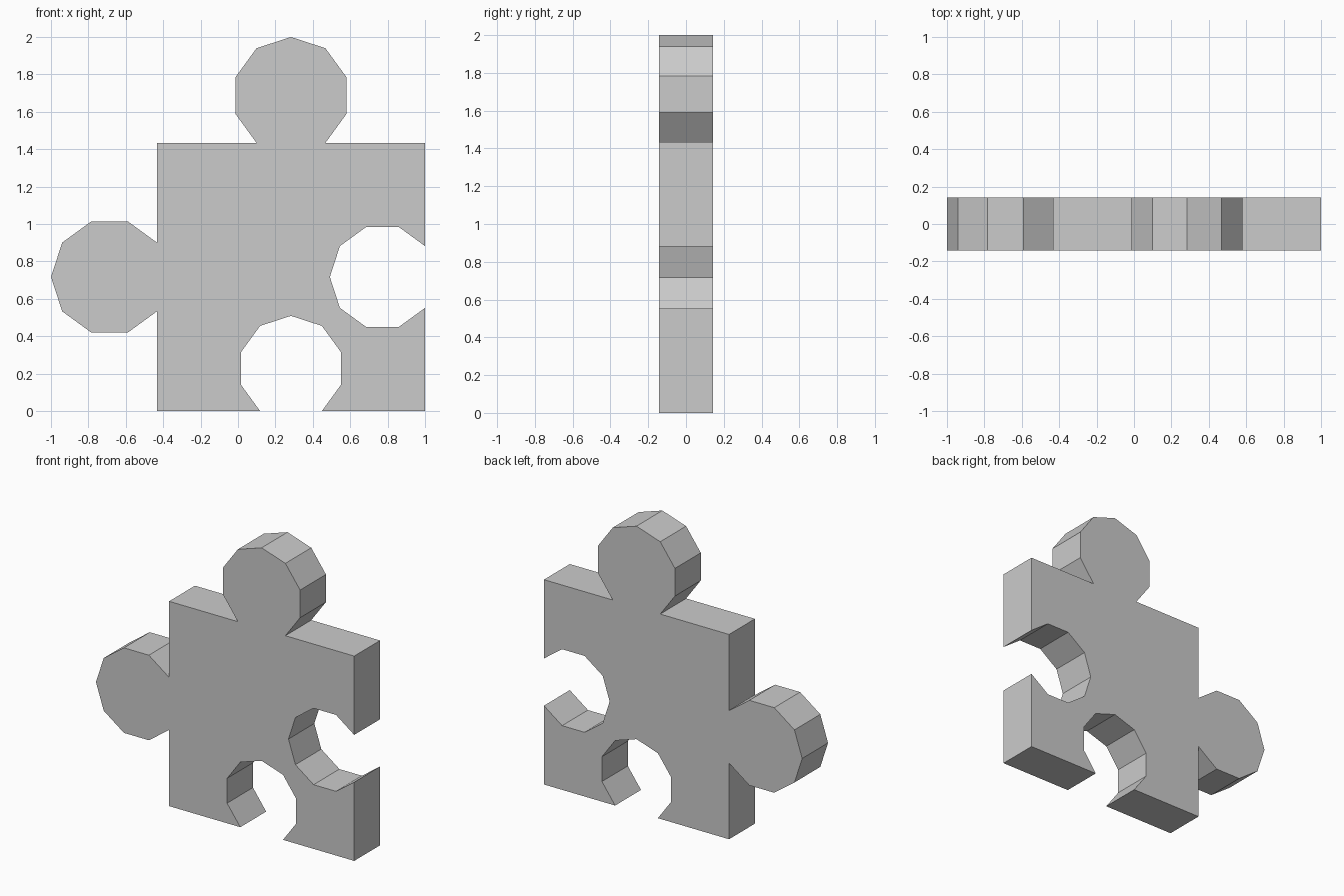
import bpy, bmesh
from math import cos, sin, radians
from mathutils import Vector

if "Cube" in bpy.data.objects:
    bpy.data.objects.remove(bpy.data.objects["Cube"])

SIDE = 1.4335           # edge length of the square body
HALF = SIDE / 2
THICK = 0.286
CENTRE = Vector((1 - HALF, 0, HALF))
KNOB_R, SOCKET_R = 0.313, 0.2813


def piece_side(direction, radius, sign):
    """One corner, then a ten-sided knob (sign 1) or socket (sign -1) on that side."""
    d = radians(direction)
    out = Vector((cos(d), 0, sin(d)))
    along = Vector((-sin(d), 0, cos(d)))
    points = [CENTRE + out * HALF - along * HALF]
    for angle in range(-144, 145, 36):
        a = radians(angle)
        depth = sign * radius * (cos(radians(36)) + cos(a))
        points.append(CENTRE + out * (HALF + depth) + along * radius * sin(a))
    return points


# Outline: sockets at bottom and right, knobs at top and left
outline = []
for direction, radius, sign in ((-90, SOCKET_R, -1), (0, SOCKET_R, -1),
                                (90, KNOB_R, 1), (180, KNOB_R, 1)):
    outline += piece_side(direction, radius, sign)

# Flat face extruded through the thickness
bm = bmesh.new()
front = bm.faces.new([bm.verts.new(p + Vector((0, -THICK / 2, 0))) for p in outline])
back = bmesh.ops.extrude_face_region(bm, geom=[front], use_keep_orig=True)
bmesh.ops.translate(bm, vec=(0, THICK, 0),
                    verts=[v for v in back["geom"] if isinstance(v, bmesh.types.BMVert)])
bmesh.ops.recalc_face_normals(bm, faces=bm.faces)

mesh = bpy.data.meshes.new("puzzle_piece")
bm.to_mesh(mesh)
bm.free()
bpy.context.collection.objects.link(bpy.data.objects.new("puzzle_piece", mesh))
